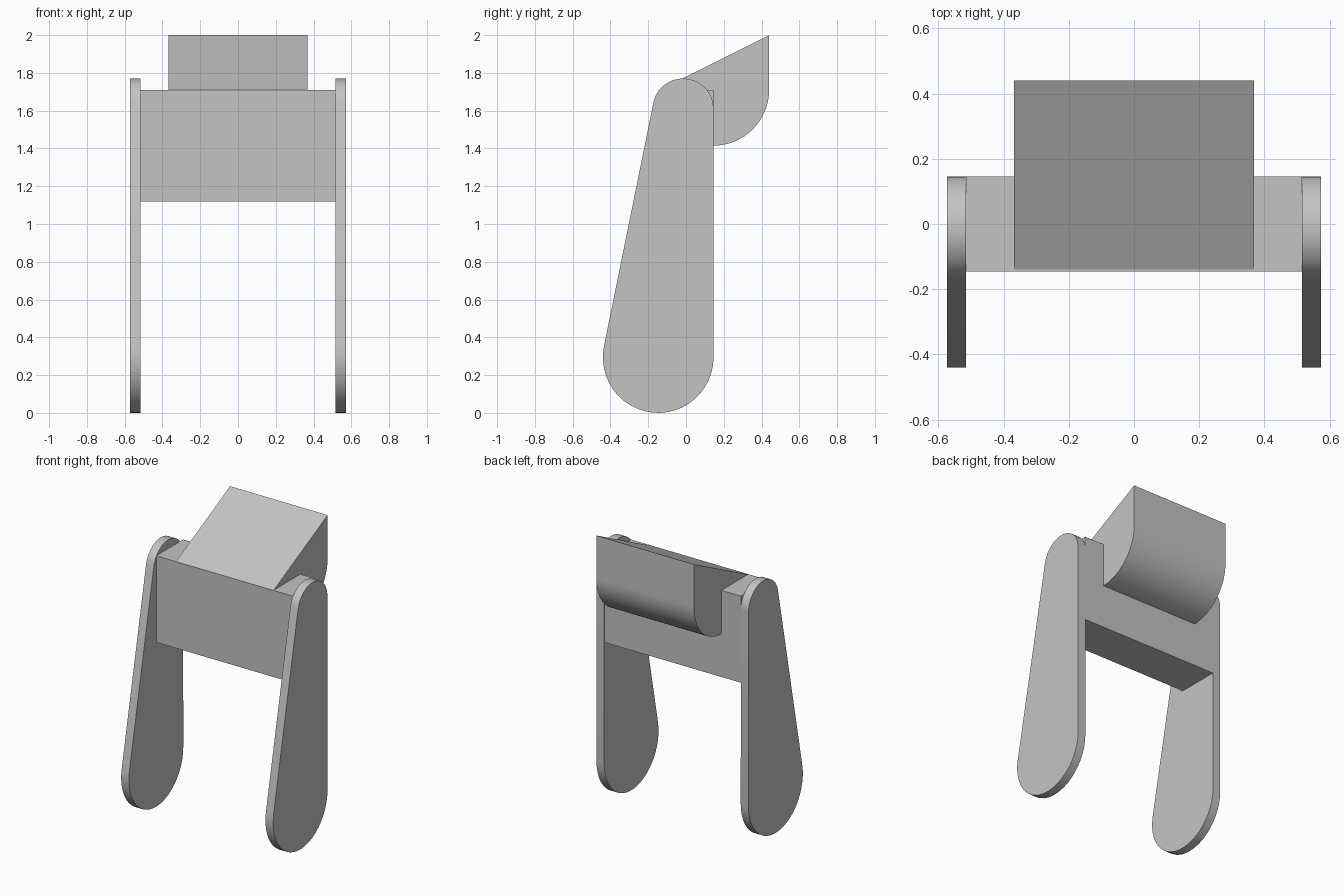
import bpy
import bmesh
from math import sin, cos, radians

cube = bpy.data.objects.get("Cube")
if cube:
    bpy.data.objects.remove(cube, do_unlink=True)

grey = bpy.data.materials.new("plain grey")
grey.use_nodes = True
colour = (0.55, 0.55, 0.55, 1)
grey.diffuse_color = colour
grey.node_tree.nodes["Principled BSDF"].inputs["Base Color"].default_value = colour


def arc(y, z, ry, rz, start, end, steps=24):
    """Points on an elliptical arc in the side plane."""
    angles = [radians(start + (end - start) * i / steps) for i in range(steps + 1)]
    return [(y + ry * cos(a), z + rz * sin(a)) for a in angles]


def extrude_profile(name, profile, x0, x1):
    """Solid made by sweeping a side profile from x0 to x1."""
    bm = bmesh.new()
    face = bm.faces.new([bm.verts.new((x0, y, z)) for y, z in profile])
    swept = bmesh.ops.extrude_face_region(bm, geom=[face])["geom"]
    moved = [v for v in swept if isinstance(v, bmesh.types.BMVert)]
    bmesh.ops.translate(bm, verts=moved, vec=(x1 - x0, 0, 0))
    bmesh.ops.recalc_face_normals(bm, faces=bm.faces)
    mesh = bpy.data.meshes.new(name)
    bm.to_mesh(mesh)
    bm.free()
    mesh.materials.append(grey)
    obj = bpy.data.objects.new(name, mesh)
    bpy.context.collection.objects.link(obj)
    bpy.ops.object.select_all(action="DESELECT")
    obj.select_set(True)
    bpy.context.view_layer.objects.active = obj
    bpy.ops.object.shade_smooth_by_angle(angle=radians(30))


# Tapered side legs: small rounded top, large round foot
leg = arc(-0.015, 1.615, 0.16, 0.155, 0, 168) + arc(-0.147, 0.295, 0.293, 0.295, 168, 360)
for side, sign in (("left", 1), ("right", -1)):
    extrude_profile(side + "_leg", leg, sign * 0.515, sign * 0.573)

# Cross panel between the legs
extrude_profile("body", [(-0.145, 1.12), (0.145, 1.12), (0.145, 1.71), (-0.145, 1.71)],
                -0.515, 0.515)

# Wedge top with a rounded underside overhanging the back
wedge = [(-0.14, 1.71), (0.44, 2.0)] + arc(0.145, 1.71, 0.295, 0.295, 0, -90) + [(0.1, 1.415), (0.1, 1.69), (-0.14, 1.69)]
extrude_profile("wedge_top", wedge, -0.368, 0.368)
